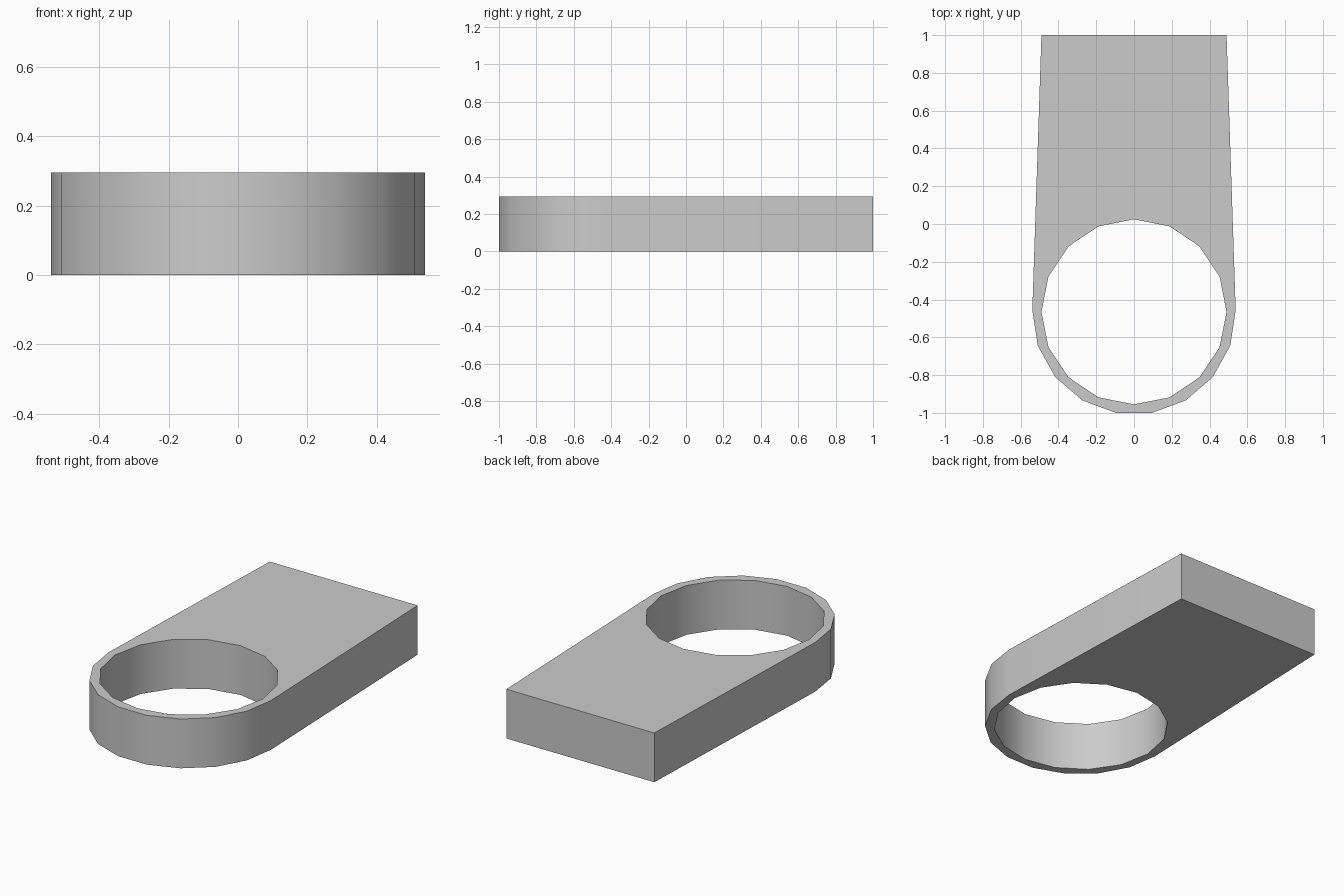
import bpy
import bmesh
from math import sin, cos, pi, radians

cube = bpy.data.objects.get("Cube")
if cube:
    bpy.data.objects.remove(cube, do_unlink=True)

HEIGHT = 0.295
BACK_HALF_WIDTH = 0.49


def arc(centre_y, radius, start, end, steps):
    """Points on an arc, with angles measured from the front (-y)."""
    angles = [start + (end - start) * i / steps for i in range(steps + 1)]
    return [(radius * sin(a), centre_y - radius * cos(a)) for a in angles]


def add_loop(bm, points):
    verts = [bm.verts.new((x, y, 0)) for x, y in points]
    return [bm.edges.new((a, b)) for a, b in zip(verts, verts[1:] + verts[:1])]


# One grey colour
grey = bpy.data.materials.new("grey")
grey.use_nodes = True
colour = (0.6, 0.6, 0.6, 1)
grey.diffuse_color = colour
for node in grey.node_tree.nodes:
    if node.type == "BSDF_PRINCIPLED":
        node.inputs["Base Color"].default_value = colour

# Outline: rounded front running into a tapered, square-ended block
half_sweep = radians(91.5)
outline = arc(-0.47, 0.5385, -half_sweep, half_sweep, 9)
outline += [(BACK_HALF_WIDTH, 1), (-BACK_HALF_WIDTH, 1)]

# Round through hole with sixteen sides
hole = arc(-0.465, 0.49, 0, 2 * pi, 16)[:-1]

# Fill between the two loops, then raise to full height
bm = bmesh.new()
edges = add_loop(bm, outline) + add_loop(bm, hole)
bmesh.ops.triangle_fill(bm, edges=edges, use_beauty=True, normal=(0, 0, 1))
raised = bmesh.ops.extrude_face_region(bm, geom=bm.faces[:], use_keep_orig=True)
top_verts = [g for g in raised["geom"] if isinstance(g, bmesh.types.BMVert)]
bmesh.ops.translate(bm, verts=top_verts, vec=(0, 0, HEIGHT))
bmesh.ops.recalc_face_normals(bm, faces=bm.faces[:])

mesh = bpy.data.meshes.new("ring_block")
bm.to_mesh(mesh)
bm.free()
mesh.materials.append(grey)
block = bpy.data.objects.new("ring_block", mesh)
bpy.context.collection.objects.link(block)

# Smooth curved walls, sharp rims and corners
bpy.ops.object.select_all(action="DESELECT")
block.select_set(True)
bpy.context.view_layer.objects.active = block
bpy.ops.object.shade_smooth_by_angle(angle=radians(30))
